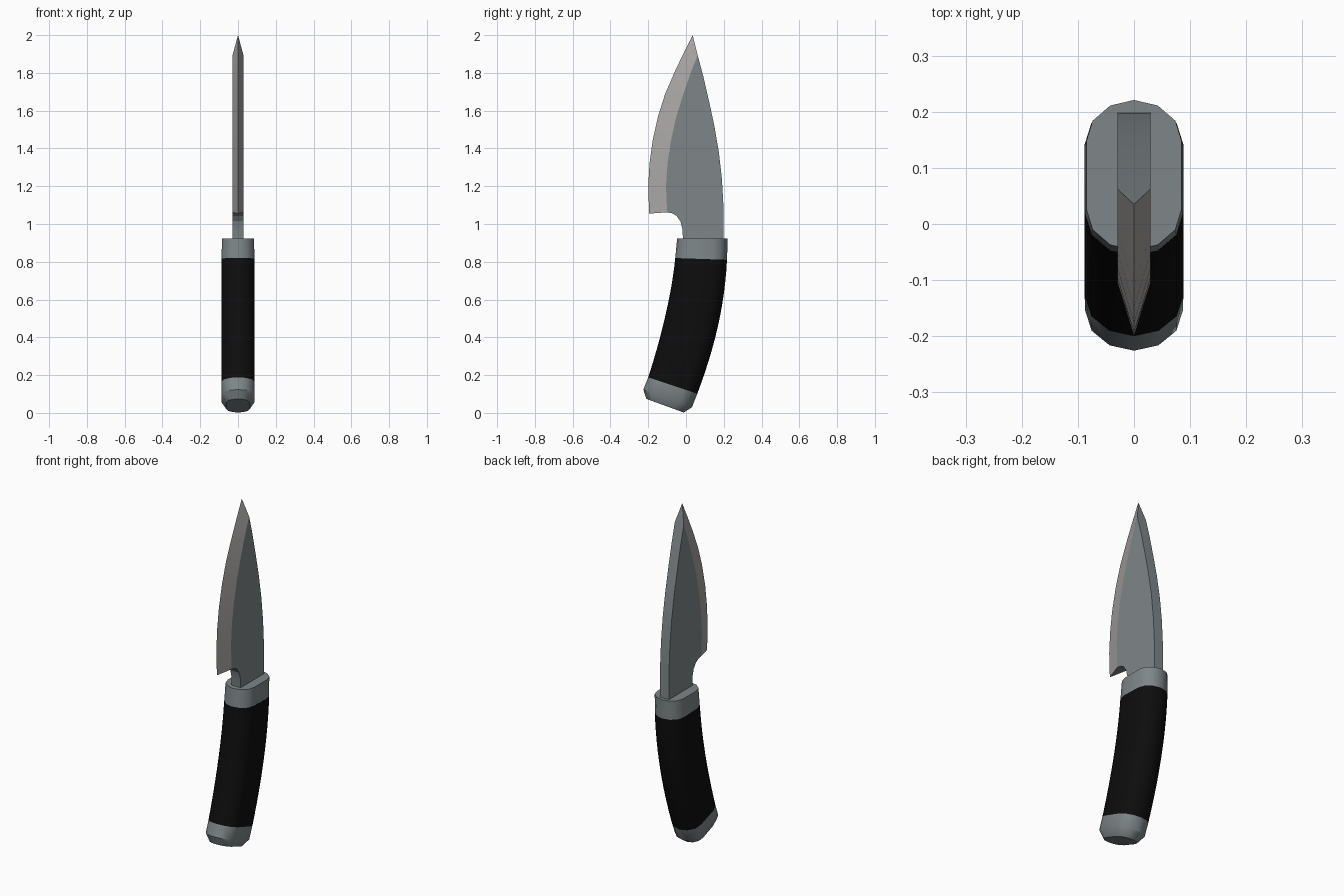
import bpy, math
from mathutils import Vector, geometry

if "Cube" in bpy.data.objects:
    bpy.data.objects.remove(bpy.data.objects["Cube"])


def material(name, rgb):
    m = bpy.data.materials.new(name)
    m.use_nodes = True
    m.diffuse_color = (*rgb, 1)
    m.node_tree.nodes["Principled BSDF"].inputs["Base Color"].default_value = (*rgb, 1)
    return m


steel = material("blue grey steel", (0.21, 0.24, 0.25))
ground = material("pale ground edge", (0.40, 0.385, 0.375))
black = material("black grip", (0.004, 0.004, 0.004))


def build(name, verts, faces, mats, indices=None, angle=35):
    mesh = bpy.data.meshes.new(name)
    mesh.from_pydata(verts, [], faces)
    for m in mats:
        mesh.materials.append(m)
    if indices:
        mesh.polygons.foreach_set("material_index", indices)
    obj = bpy.data.objects.new(name, mesh)
    bpy.context.collection.objects.link(obj)
    bpy.ops.object.select_all(action="DESELECT")
    obj.select_set(True)
    bpy.context.view_layer.objects.active = obj
    bpy.ops.object.mode_set(mode="EDIT")
    bpy.ops.mesh.select_all(action="SELECT")
    bpy.ops.mesh.normals_make_consistent(inside=False)
    bpy.ops.object.mode_set(mode="OBJECT")
    bpy.ops.object.shade_smooth_by_angle(angle=math.radians(angle))
    return obj


def section(y, z, tilt, depth, width):
    """Ring with rounded ends and flat sides, tilted about x."""
    ring = []
    t = math.radians(tilt)
    for end in (1, -1):
        for k in range(7):
            a = math.pi * k / 6
            u = end * (depth * 0.45 + depth * 0.55 * math.sin(a))
            ring.append((end * width * math.cos(a),
                         y + u * math.cos(t), z - u * math.sin(t)))
    return ring


def loft(name, sections, mat):
    rings = [section(*s) for s in sections]
    n = len(rings[0])
    verts = [v for r in rings for v in r]
    faces = [(r * n + i, r * n + (i + 1) % n, (r + 1) * n + (i + 1) % n, (r + 1) * n + i)
             for r in range(len(rings) - 1) for i in range(n)]
    faces += [tuple(range(n)), tuple(range(len(verts) - n, len(verts)))]
    return build(name, verts, faces, [mat])


# Curved grip, swept along a bowed centre line
path = geometry.interpolate_bezier(Vector((0.08, 0.815)), Vector((0.064, 0.59)),
                                   Vector((0.006, 0.36)), Vector((-0.07, 0.145)), 13)
grip = [(p.x, p.y, 2 + 16.5 * i / 12, 0.137 + 0.005 * math.sin(math.pi * i / 12), 0.088)
        for i, p in enumerate(path)]
loft("grip", grip, black)

# Metal collar and pommel at the grip ends
loft("collar", [(0.08, 0.815, 2, 0.137, 0.087), (0.087, 0.922, 0, 0.134, 0.085)], steel)
loft("pommel", [(-0.07, 0.145, 18.5, 0.137, 0.088), (-0.097, 0.077, 20, 0.137, 0.087),
                (-0.111, 0.038, 20, 0.105, 0.063)], steel)

# Blade outlines as (y, z)
edge = [(-0.195, 1.055), (-0.2, 1.2), (-0.193, 1.32), (-0.177, 1.44), (-0.148, 1.57),
        (-0.11, 1.69), (-0.06, 1.805), (-0.015, 1.9), (0.035, 2.0)]
inner = [(-0.1, 1.062), (-0.106, 1.2), (-0.098, 1.32), (-0.08, 1.44), (-0.053, 1.56),
         (-0.02, 1.67), (0.014, 1.77), (0.038, 1.835), (0.062, 1.893)]
spine = [(0.092, 1.78), (0.122, 1.65), (0.15, 1.52), (0.174, 1.38), (0.19, 1.24),
         (0.198, 1.1), (0.2, 0.9)]
notch = [(-0.016, 0.9), (-0.018, 0.97), (-0.03, 1.015), (-0.05, 1.043), (-0.073, 1.057)]

# Flat sides joined by a rim, with a sharp ground edge in front
side = inner + spine + notch
n, e = len(side), len(edge)
half = 0.029
verts = [(s * half, y, z) for s in (1, -1) for y, z in side] + [(0, y, z) for y, z in edge]
faces = [tuple(range(n)), tuple(range(n, 2 * n))]
faces += [(i, (i + 1) % n, n + (i + 1) % n, n + i) for i in range(e - 1, n)]
tip = 2 * n + e - 1
faces += [(e - 1, n + e - 1, tip), (0, n, 2 * n)]
colours = [0] * len(faces)
for offset in (0, n):
    for i in range(e - 1):
        faces.append((offset + i, offset + i + 1, 2 * n + i + 1, 2 * n + i))
        colours.append(1)
build("blade", verts, faces, [steel, ground], colours, 16)
